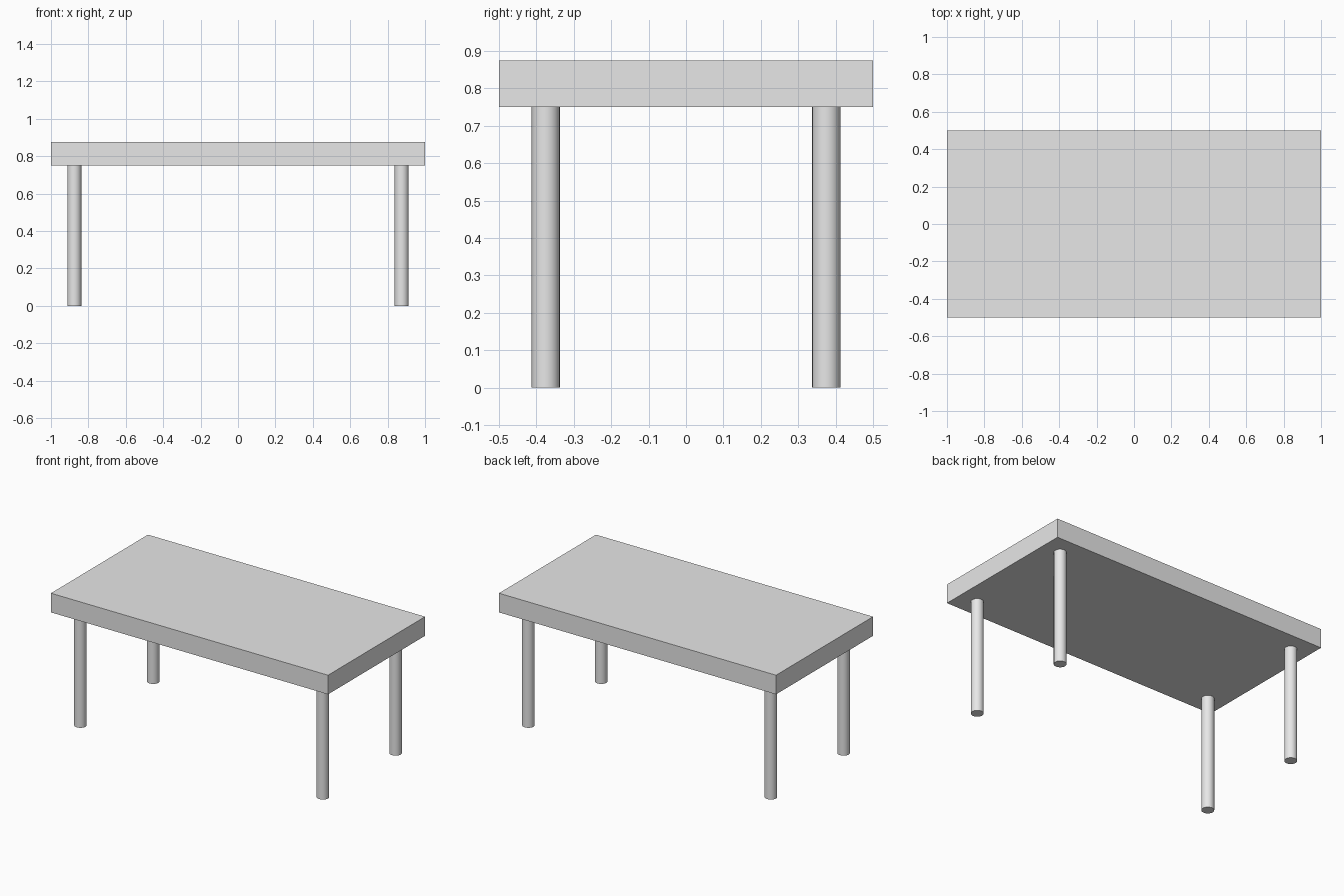
import bpy
import math

cube = bpy.data.objects.get("Cube")
if cube:
    bpy.data.objects.remove(cube, do_unlink=True)

LENGTH, WIDTH, THICKNESS = 2.0, 1.0, 0.125
LEG_HEIGHT, LEG_RADIUS, LEG_INSET = 0.75, 0.0375, 0.125

# Single light grey finish
grey = bpy.data.materials.new("light_grey")
grey.use_nodes = True
colour = (0.8, 0.8, 0.8, 1.0)
grey.diffuse_color = colour
grey.node_tree.nodes["Principled BSDF"].inputs["Base Color"].default_value = colour


def finish(name):
    part = bpy.context.object
    part.name = name
    part.data.name = name
    part.data.materials.append(grey)
    return part


# Slab top
bpy.ops.mesh.primitive_cube_add(size=1, location=(0, 0, LEG_HEIGHT + THICKNESS / 2))
top = finish("table_top")
top.scale = (LENGTH, WIDTH, THICKNESS)
bpy.ops.object.transform_apply(location=False, rotation=False, scale=True)

# Four round legs, set in from the corners
for side, sx in (("left", 1), ("right", -1)):
    for end, sy in (("front", -1), ("back", 1)):
        bpy.ops.mesh.primitive_cylinder_add(
            vertices=32, radius=LEG_RADIUS, depth=LEG_HEIGHT,
            location=(sx * (LENGTH / 2 - LEG_INSET),
                      sy * (WIDTH / 2 - LEG_INSET),
                      LEG_HEIGHT / 2))
        finish(f"{end}_{side}_leg")
        bpy.ops.object.shade_smooth_by_angle(angle=math.radians(30))
